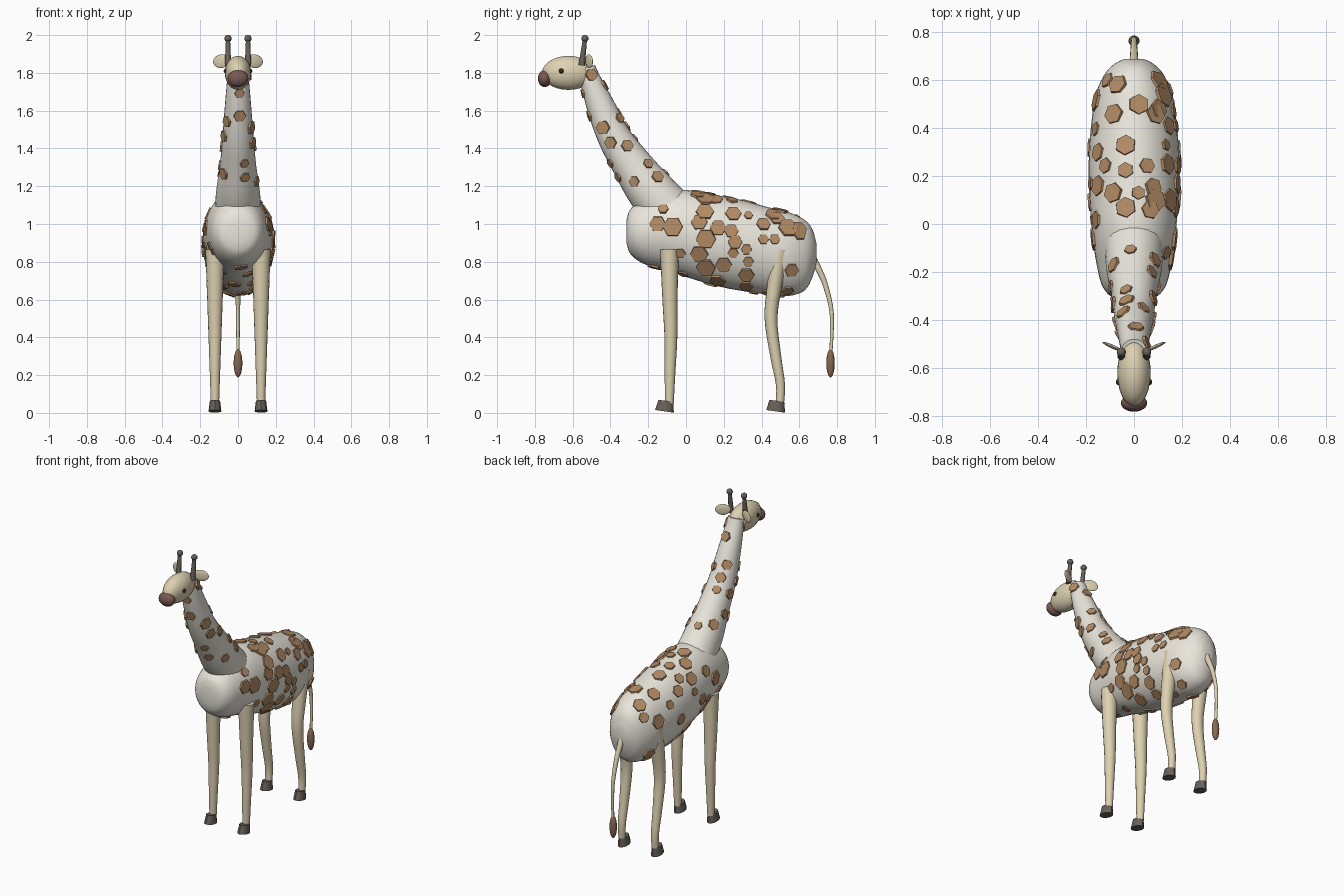
import bpy, bmesh, math, random
from mathutils import Vector, Matrix
from mathutils.bvhtree import BVHTree

if "Cube" in bpy.data.objects:
    bpy.data.objects.remove(bpy.data.objects["Cube"])

random.seed(4)


def material(name, rgb):
    m = bpy.data.materials.new(name)
    m.diffuse_color = (*rgb, 1)
    m.use_nodes = True
    m.node_tree.nodes["Principled BSDF"].inputs["Base Color"].default_value = m.diffuse_color
    return m


CREAM = material("cream", (0.82, 0.79, 0.71))
TAN = material("tan", (0.73, 0.64, 0.44))
BROWN = material("brown", (0.45, 0.26, 0.13))
TUFT = material("tuft_brown", (0.25, 0.14, 0.08))
MUZZLE = material("muzzle_brown", (0.19, 0.10, 0.085))
DARK = material("horn_grey", (0.14, 0.12, 0.105))
BLACK = material("eye_dark", (0.03, 0.025, 0.02))


def finish(name, bm, mat, smooth=True):
    bmesh.ops.recalc_face_normals(bm, faces=bm.faces)
    me = bpy.data.meshes.new(name)
    bm.to_mesh(me)
    bm.free()
    me.materials.append(mat)
    ob = bpy.data.objects.new(name, me)
    bpy.context.collection.objects.link(ob)
    if smooth:
        bpy.ops.object.select_all(action='DESELECT')
        ob.select_set(True)
        bpy.context.view_layer.objects.active = ob
        bpy.ops.object.shade_smooth_by_angle(angle=math.radians(40))
    return ob


def catmull(pts, steps):
    pts = [Vector(p) for p in pts]
    p = [pts[0]] + pts + [pts[-1]]
    out = []
    for i in range(1, len(p) - 2):
        a, b, c, d = p[i - 1:i + 3]
        for k in range(steps):
            t = k / steps
            out.append(0.5 * (2 * b + (c - a) * t + (2 * a - 5 * b + 4 * c - d) * t ** 2
                              + (3 * b - a - 3 * c + d) * t ** 3))
    return out + [pts[-1]]


def loft(name, sections, mat, x=0, sides=24, steps=4, upright=False):
    """Skin elliptical rings; each section is (y, z, half width, half height)."""
    secs = catmull(sections, steps)
    bm = bmesh.new()
    rings = []
    for i, (y, z, rx, rn) in enumerate(secs):
        a, b = secs[max(i - 1, 0)], secs[min(i + 1, len(secs) - 1)]
        t = Vector((0, 1, 0)) if upright else Vector((0, b[0] - a[0], b[1] - a[1])).normalized()
        n = Vector((0, -t.z, t.y))
        ring = []
        for k in range(sides):
            ang = 2 * math.pi * k / sides
            ring.append(bm.verts.new(Vector((x + rx * math.cos(ang), y, z)) + n * rn * math.sin(ang)))
        rings.append(ring)
    for r, q in zip(rings, rings[1:]):
        for k in range(sides):
            j = (k + 1) % sides
            bm.faces.new((r[k], r[j], q[j], q[k]))
    bm.faces.new(rings[0])
    bm.faces.new(rings[-1])
    return finish(name, bm, mat)


def ellipsoid(name, loc, radii, mat, rot=None):
    bm = bmesh.new()
    m = Matrix.Translation(loc) @ (rot or Matrix()) @ Matrix.Diagonal((*radii, 1))
    bmesh.ops.create_uvsphere(bm, u_segments=24, v_segments=14, radius=1, matrix=m)
    return finish(name, bm, mat)


# Body: (y, top, bottom, half width)
profile = [(-.315, 1.02, .90, .055), (-.30, 1.07, .85, .10), (-.26, 1.11, .81, .132),
           (-.20, 1.14, .78, .15), (-.10, 1.17, .755, .167), (0, 1.18, .72, .178),
           (.15, 1.155, .675, .188), (.30, 1.125, .645, .188), (.45, 1.085, .625, .175),
           (.55, 1.06, .62, .158), (.63, 1.02, .65, .12), (.67, .97, .72, .08), (.69, .90, .79, .04)]
body = loft("body", [(y, (a + b) / 2, w, (a - b) / 2) for y, a, b, w in profile],
            CREAM, sides=32, upright=True)

# Neck
neck = loft("neck", [(-.08, 1.06, .125, .13), (-.19, 1.18, .115, .125), (-.29, 1.32, .095, .105),
                     (-.38, 1.46, .083, .088), (-.45, 1.62, .07, .075), (-.505, 1.76, .058, .056),
                     (-.525, 1.83, .05, .045)], CREAM)

# Head and muzzle
ellipsoid("head", (0, -.622, 1.80), (.07, .14, .09), TAN)
ellipsoid("muzzle", (0, -.748, 1.77), (.055, .036, .045), MUZZLE)

# Paired parts
FRONT = [(-.088, .865, .05, .05), (-.085, .6, .041, .04), (-.08, .4, .034, .034),
         (-.085, .2, .027, .028), (-.088, .05, .022, .023)]
REAR = [(.50, .865, .05, .047), (.47, .68, .044, .04), (.45, .5, .037, .034),
        (.475, .3, .03, .029), (.50, .15, .025, .024), (.497, .05, .022, .022)]
for s, side in ((1, "right"), (-1, "left")):
    ellipsoid(f"{side}_eye", (s * .064, -.66, 1.81), (.012, .013, .013), BLACK)
    ellipsoid(f"{side}_ear", (s * .088, -.513, 1.862), (.048, .008, .036), TAN,
              Matrix.Rotation(s * math.radians(24), 4, 'Z') @ Matrix.Rotation(s * .15, 4, 'Y'))
    loft(f"{side}_horn", [(-.552, 1.84, .017, .017), (-.535, 1.98, .011, .011)],
         DARK, x=s * .053, sides=12, steps=1)
    ellipsoid(f"{side}_horn_tip", (s * .053, -.535, 1.982), (.019, .019, .019), DARK)
    for part, path, hoof_y in (("front", FRONT, -.11), ("rear", REAR, .478)):
        loft(f"{side}_{part}_leg", path, TAN, x=s * .122, sides=16)
        # Hoof: tapered block with its toe tipped up slightly
        bm = bmesh.new()
        bmesh.ops.create_cone(bm, cap_ends=True, segments=12, radius1=1, radius2=.8, depth=.056,
                              matrix=Matrix.Translation((s * .122, hoof_y, .036))
                              @ Matrix.Rotation(math.radians(-8), 4, 'X')
                              @ Matrix.Diagonal((.034, .05, 1, 1)))
        finish(f"{side}_{part}_hoof", bm, DARK)

# Tail
loft("tail", [(.665, .83, .02, .02), (.70, .765, .017, .017), (.74, .67, .014, .014),
              (.772, .52, .011, .011), (.767, .31, .008, .008)], TAN, sides=12)
ellipsoid("tail_tuft", (0, .765, .263), (.023, .022, .075), TUFT)

# Spots: main ones projected on from the right (y, z, r) and from above (x, y, r)
RIGHT = [(-.07, .985, .055), (-.15, 1.0, .045), (.06, 1.155, .04), (.155, 1.13, .04),
         (-.12, 1.08, .03), (.10, 1.065, .05), (.07, 1.01, .045), (.25, 1.055, .045),
         (.33, 1.045, .025), (.17, .98, .045), (.24, .965, .04), (.26, .905, .04),
         (.105, .92, .055), (.07, .84, .05), (.105, .77, .055), (-.03, .845, .03),
         (.25, .845, .03), (.20, .785, .045), (.33, .80, .03), (.32, .865, .03),
         (.32, .73, .045), (.41, .92, .03), (.41, 1.0, .04), (.48, 1.03, .045),
         (.47, .92, .03), (.54, .98, .055), (.60, .95, .04), (.56, .755, .04),
         (-.50, 1.79, .035), (-.44, 1.51, .04), (-.40, 1.43, .035), (-.35, 1.56, .03),
         (-.31, 1.415, .035), (-.20, 1.32, .03), (-.15, 1.25, .035), (-.275, 1.225, .03)]
TOP = [(-.035, .33, .045), (-.035, .225, .035), (-.035, .07, .045), (.09, .10, .05),
       (-.085, .46, .045), (.02, .50, .045), (.09, .46, .045), (.10, .60, .045),
       (-.15, .30, .04), (-.15, .16, .045), (-.11, .60, .035)]
trees = [BVHTree.FromPolygons([v.co for v in o.data.vertices], [p.vertices for p in o.data.polygons])
         for o in (body, neck)]
spots = []


def project(origin, direction, r):
    hits = [h for h in (t.ray_cast(origin, direction) for t in trees) if h[0]]
    if hits:
        h = min(hits, key=lambda q: q[3])
        spots.append((h[0], h[1], r))


for y, z, r in RIGHT:
    project(Vector((1, y, z)), Vector((-1, 0, 0)), r)
for x, y, r in TOP:
    project(Vector((x, y, 3)), Vector((0, 0, -1)), r)

# Remaining spots scattered over the left side, belly and neck
for ob, tries in ((body, 150), (neck, 90)):
    polys = list(ob.data.polygons)
    for p in random.choices(polys, weights=[q.area for q in polys], k=tries):
        c, n, r = p.center, p.normal, random.uniform(.026, .05 if ob is body else .036)
        if ob is body and (not -.2 < c.y < .62 or (c.y < 0 and c.z > 1.08)):
            continue
        if ob is neck and not 1.24 < c.z < 1.80:
            continue
        if n.x < .6 and all((c - q[0]).length > 0.95 * (r + q[2]) for q in spots):
            spots.append((c.copy(), n.copy(), r))

bm = bmesh.new()
for c, n, r in spots:
    m = Matrix.Translation(c + n * .001) @ n.to_track_quat('Z', 'Y').to_matrix().to_4x4()
    bmesh.ops.create_cone(bm, cap_ends=True, segments=6, radius1=r, radius2=r * .95, depth=.012,
                          matrix=m @ Matrix.Rotation(math.pi / 2, 4, 'Z'))
finish("spots", bm, BROWN, smooth=False)
